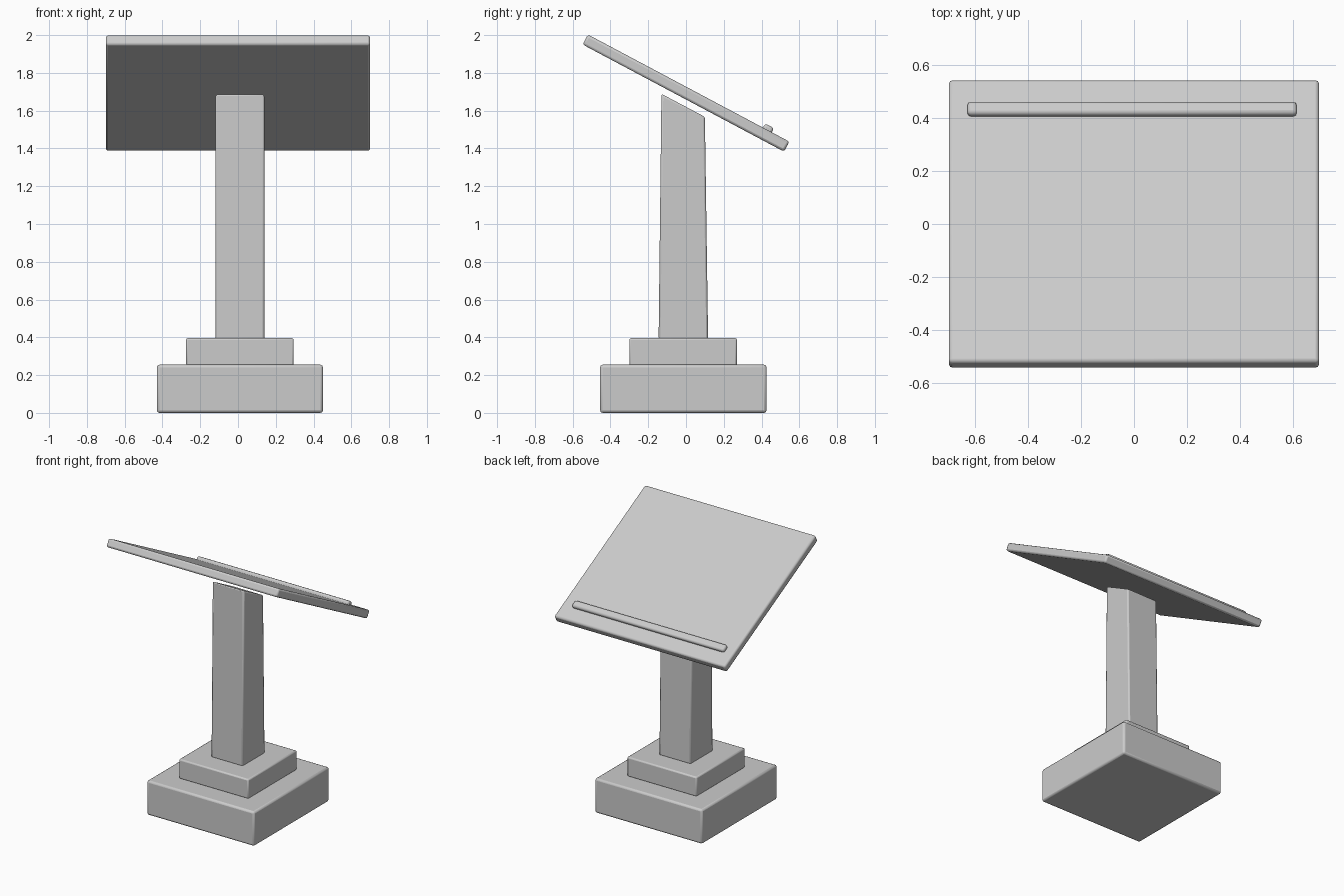
import bpy
import math
from mathutils import Matrix, Vector

if "Cube" in bpy.data.objects:
    bpy.data.objects.remove(bpy.data.objects["Cube"], do_unlink=True)

grey = bpy.data.materials.new("plain grey")
grey.use_nodes = True
colour = (0.6, 0.6, 0.6, 1)
grey.diffuse_color = colour
grey.node_tree.nodes["Principled BSDF"].inputs["Base Color"].default_value = colour


def block(name, low, high, bevel, matrix=Matrix(), shape=None):
    """Softly bevelled box between two corners; shape may move its vertices."""
    low, high = Vector(low), Vector(high)
    bpy.ops.mesh.primitive_cube_add(size=1)
    ob = bpy.context.object
    ob.name = name
    size = Matrix.Diagonal((*(high - low), 1))
    ob.data.transform(Matrix.Translation((low + high) / 2) @ size)
    if shape:
        for v in ob.data.vertices:
            shape(v.co)
    ob.data.transform(matrix)
    ob.data.materials.append(grey)
    mod = ob.modifiers.new("soft edges", "BEVEL")
    mod.width = bevel
    mod.segments = 2
    bpy.ops.object.shade_smooth_by_angle(angle=math.radians(40))
    return ob


# Stepped base
block("base", (-0.43, -0.455, 0), (0.45, 0.427, 0.255), 0.014)
block("base_step", (-0.275, -0.30, 0.25), (0.295, 0.27, 0.396), 0.01)


# Post, tapering front to back and cut parallel to the board
def taper(co):
    if co.z > 1:
        co.y = -0.13 if co.y < 0 else 0.10
        co.z = 1.628 - 0.53 * (co.y + 0.015)


block("post", (-0.12, -0.145, 0.39), (0.14, 0.117, 1.6), 0.01, shape=taper)

# Tilted reading board with its page ledge
tilt = Matrix.Translation((0, 0, 1.693)) @ Matrix.Rotation(math.radians(-28), 4, "X")
block("board", (-0.70, -0.604, -0.03), (0.70, 0.604, 0.03), 0.013, tilt)
block("page_ledge", (-0.63, 0.445, 0.01), (0.615, 0.499, 0.055), 0.013, tilt)
